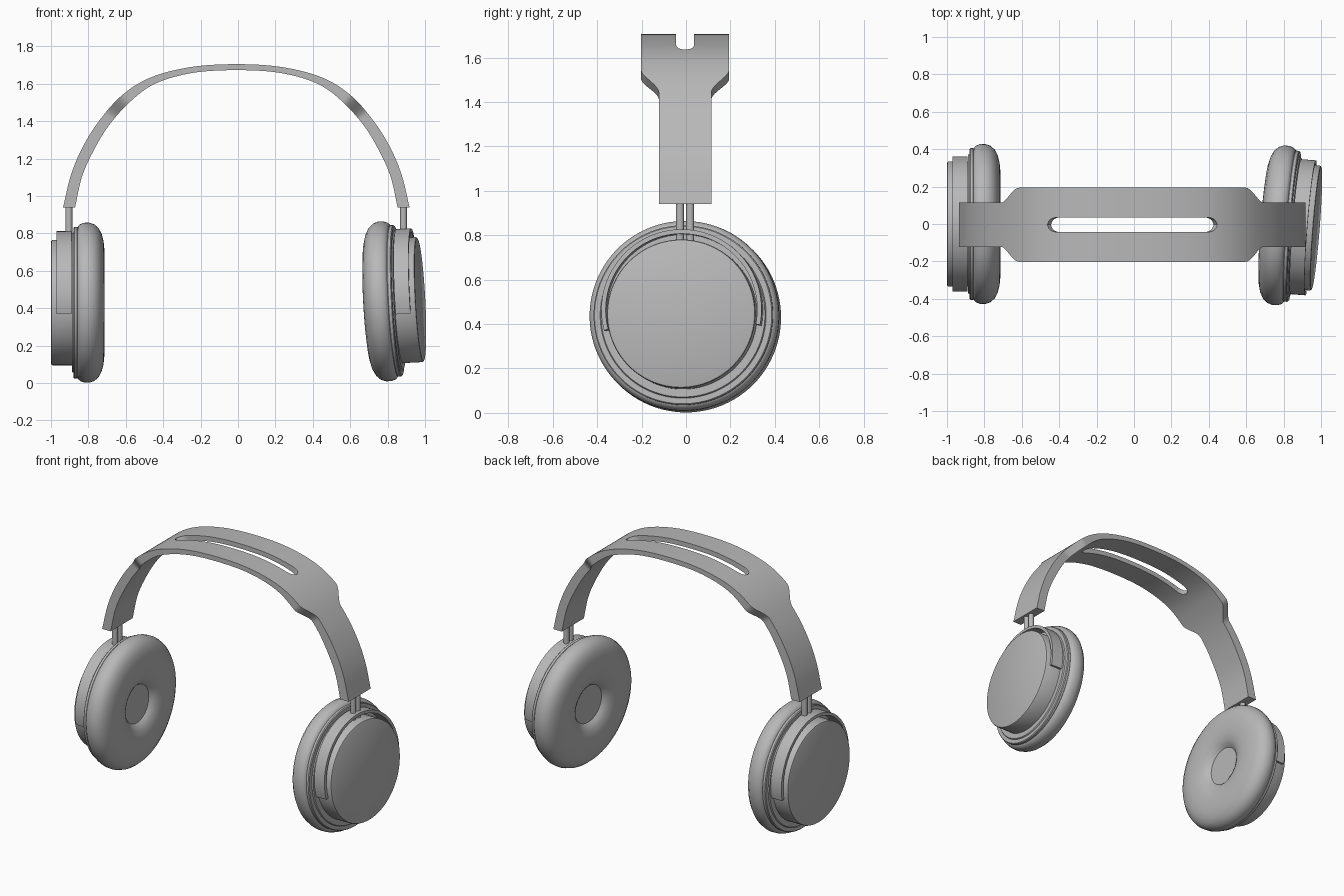
import bpy, bmesh, math
from mathutils import Matrix, Vector

if "Cube" in bpy.data.objects:
    bpy.data.objects.remove(bpy.data.objects["Cube"])

grey = bpy.data.materials.new("mid grey")
grey.use_nodes = True
grey.diffuse_color = (0.48, 0.48, 0.48, 1)
grey.node_tree.nodes["Principled BSDF"].inputs["Base Color"].default_value = grey.diffuse_color


def finish(name, bm, matrix=Matrix(), angle=35):
    bmesh.ops.remove_doubles(bm, verts=bm.verts, dist=1e-5)
    bmesh.ops.recalc_face_normals(bm, faces=bm.faces)
    mesh = bpy.data.meshes.new(name)
    bm.to_mesh(mesh)
    bm.free()
    mesh.materials.append(grey)
    obj = bpy.data.objects.new(name, mesh)
    bpy.context.collection.objects.link(obj)
    obj.matrix_world = matrix
    bpy.ops.object.select_all(action='DESELECT')
    obj.select_set(True)
    bpy.context.view_layer.objects.active = obj
    bpy.ops.object.shade_smooth_by_angle(angle=math.radians(angle))
    return obj


def revolve(name, profile, matrix, start=0, sweep=360, steps=96, closed=False):
    """Spin an (axial, radial) profile about the local x axis."""
    bm = bmesh.new()
    turn = Matrix.Rotation(math.radians(start), 3, 'X')
    vs = [bm.verts.new(turn @ Vector((a, 0, r))) for a, r in profile]
    ends = vs[1:] + vs[:1] if closed else vs[1:]
    edges = [bm.edges.new(pair) for pair in zip(vs, ends)]
    bmesh.ops.spin(bm, geom=vs + edges, cent=(0, 0, 0), axis=(1, 0, 0),
                   angle=math.radians(sweep), steps=steps)
    if sweep < 360:
        bmesh.ops.holes_fill(bm, edges=[e for e in bm.edges if e.is_boundary], sides=4)
    return finish(name, bm, matrix)


def smooth_path(points, t):
    """Catmull-Rom through half an arch, mirrored about its crown."""
    def at(i):
        if i >= len(points):
            return 2 * Vector(points[-1]) - Vector(points[-2])
        x, z = points[abs(i)]
        return Vector((-x if i < 0 else x, z))
    u = abs(t)
    i = min(int(u), len(points) - 2)
    f = u - i
    a, b, c, d = (at(i + k) for k in (-1, 0, 1, 2))
    p = 0.5 * (2 * b + (c - a) * f + (2 * a - 5 * b + 4 * c - d) * f * f
               + (3 * b - a - 3 * c + d) * f ** 3)
    return Vector((math.copysign(p.x, t), p.y))


# Headband: tapered arch with a wide crown and a rounded slot
outer = [(0, 1.705), (.24, 1.69), (.455, 1.635), (.61, 1.54),
         (.735, 1.4), (.825, 1.255), (.885, 1.11), (.926, .94)]
inner = [(0, 1.673), (.235, 1.658), (.435, 1.6), (.572, 1.5),
         (.685, 1.372), (.767, 1.235), (.826, 1.1), (.862, .94)]


def half_width(t):
    f = min(max((abs(t) - 2.97) / 0.75, 0), 1)
    return 0.198 - 0.08 * f * f * (3 - 2 * f)


def half_slot(t):
    f = max(abs(t) - 1.7, 0) / 0.3
    return 0.04 * math.sqrt(max(1 - f * f, 0))


bm = bmesh.new()
stations = [i / 20 for i in range(-140, 141)]
for side in (-1, 1):
    rings = []
    for t in stations:
        o, n = smooth_path(outer, t), smooth_path(inner, t)
        h, w = side * half_slot(t), side * half_width(t)
        rings.append([bm.verts.new((p.x, y, p.y))
                      for p, y in ((o, h), (o, w), (n, w), (n, h))])
    for k in range(len(stations) - 1):
        slotted = half_slot(stations[k]) + half_slot(stations[k + 1]) > 0
        for j in range(4 if slotted else 3):
            m = (j + 1) % 4
            bm.faces.new((rings[k][j], rings[k][m], rings[k + 1][m], rings[k + 1][j]))
    bm.faces.new(rings[0])
    bm.faces.new(rings[-1])
finish("headband", bm, Matrix.Translation((-.009, -.004, 0)))

# Ear cup profiles, measured outward from the cushion face
cushion = [(.045, .128), (.028, .145), (.014, .17), (.004, .205), (0, .24), (0, .29),
           (.004, .33), (.014, .368), (.03, .398), (.052, .418), (.08, .428),
           (.108, .427), (.128, .42), (.141, .408), (.146, .39), (.146, 0)]
pad_disc = [(.045, 0), (.045, .13), (.06, .13)]
plate = [(.14, 0), (.14, .4), (.145, .405), (.16, .405), (.165, .4),
         (.165, .375), (.172, .37), (.172, 0)]
shell = [(.165, 0), (.165, .335), (.276, .335), (.282, .332), (.285, .325), (.285, 0)]
strap = [(.175, .342), (.255, .342), (.255, .362), (.175, .362)]

rot = lambda deg, axis: Matrix.Rotation(math.radians(deg), 4, axis)
frames = {
    "right": Matrix.Translation((-.715, 0, .43)) @ rot(180, 'Z'),
    "left": Matrix.Translation((.692, 0, .432)) @ rot(-4.5, 'Z') @ rot(-3, 'Y') @ rot(2, 'X'),
}
for side, frame in frames.items():
    revolve(side + "_ear_cushion", cushion, frame)
    revolve(side + "_cushion_disc", pad_disc, frame)
    revolve(side + "_back_plate", plate, frame)
    revolve(side + "_cup_shell", shell, frame)
    # Curved strap hugging the upper half of the shell
    revolve(side + "_yoke_strap", strap, frame @ Matrix.Translation((0, 0, .02)),
            start=-103, sweep=206, steps=64, closed=True)
    # Twin rods joining strap and headband
    for y, label in ((-.027, "front"), (.019, "rear")):
        bm = bmesh.new()
        bmesh.ops.create_cone(bm, cap_ends=True, segments=24, radius1=.018,
                              radius2=.018, depth=.2)
        x = -.904 if side == "right" else .885
        finish(f"{side}_{label}_rod", bm, Matrix.Translation((x, y, .86)))
